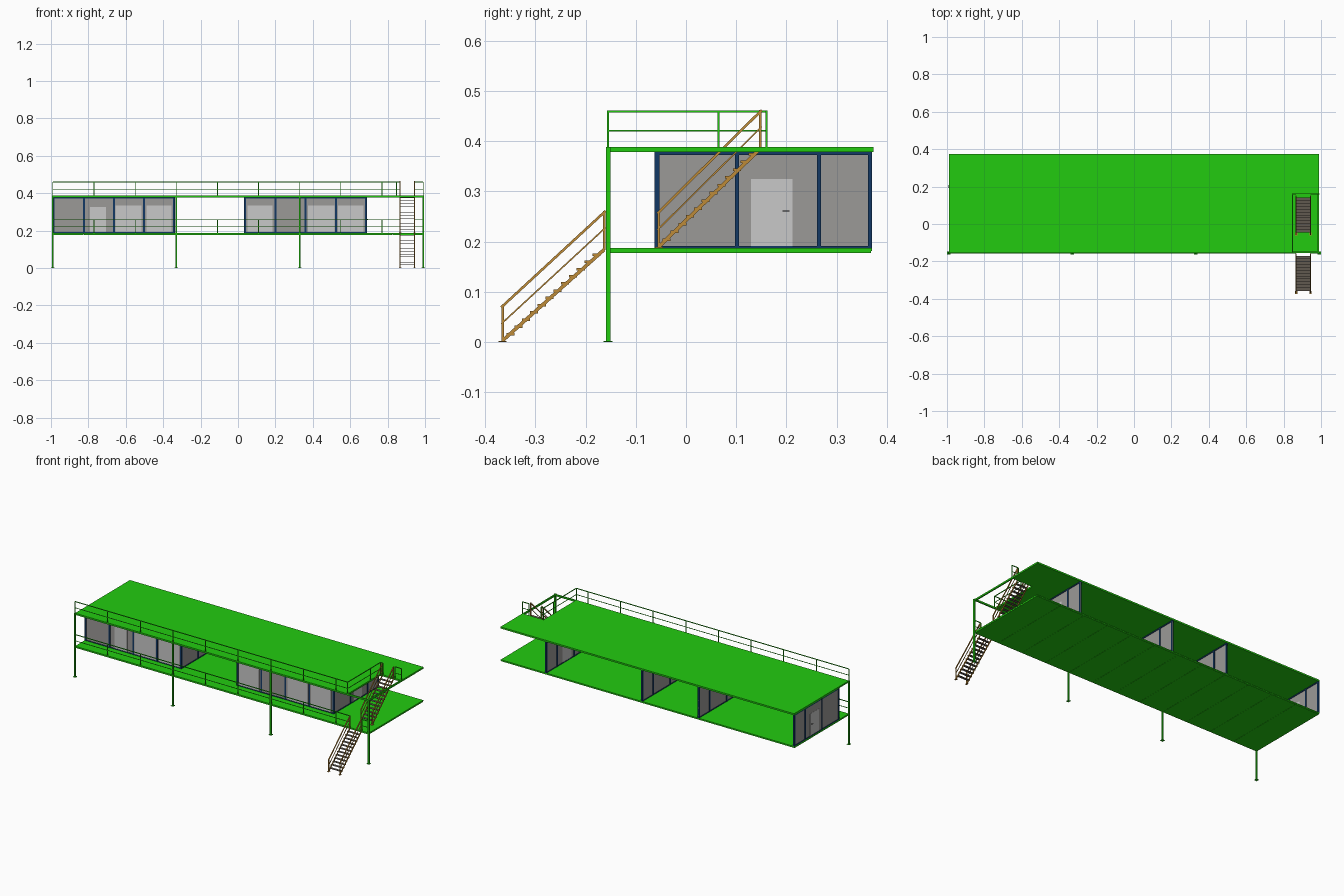
import bpy, bmesh
from mathutils import Vector

if "Cube" in bpy.data.objects:
    bpy.data.objects.remove(bpy.data.objects["Cube"])

def mat(name, rgb):
    m = bpy.data.materials.new(name)
    m.diffuse_color = (*rgb, 1)
    m.use_nodes = True
    m.node_tree.nodes["Principled BSDF"].inputs["Base Color"].default_value = m.diffuse_color
    return m

GREEN = mat("green_paint", (0.016, 0.6, 0.005))
BLUE = mat("navy_frame", (0.006, 0.04, 0.13))
GLASS = mat("grey_glass", (0.33, 0.32, 0.31))
DOOR = mat("light_grey", (0.58, 0.58, 0.58))
WOOD = mat("brown_wood", (0.51, 0.26, 0.04))
TREAD = mat("dark_tread", (0.12, 0.1, 0.08))
BLACK = mat("black_handle", (0.02, 0.02, 0.02))

class Part:
    """Collects boxes and bars into one object."""
    def __init__(self, name, material):
        self.name, self.material, self.bm = name, material, bmesh.new()

    def box(self, x0, x1, y0, y1, z0, z1):
        vs = bmesh.ops.create_cube(self.bm, size=1)["verts"]
        for v in vs:
            v.co = Vector(((x0 + x1) / 2 + v.co.x * (x1 - x0),
                           (y0 + y1) / 2 + v.co.y * (y1 - y0),
                           (z0 + z1) / 2 + v.co.z * (z1 - z0)))

    def bar(self, a, b, w, h=None):
        a, b = Vector(a), Vector(b)
        d = b - a
        q = d.to_track_quat('Y', 'Z')
        vs = bmesh.ops.create_cube(self.bm, size=1)["verts"]
        for v in vs:
            v.co = (a + b) / 2 + q @ Vector((v.co.x * w, v.co.y * d.length, v.co.z * (h or w)))

    def post(self, x, y, z0, z1, w):
        self.box(x - w / 2, x + w / 2, y - w / 2, y + w / 2, z0, z1)

    def done(self):
        me = bpy.data.meshes.new(self.name)
        self.bm.to_mesh(me)
        self.bm.free()
        me.materials.append(self.material)
        bpy.context.collection.objects.link(bpy.data.objects.new(self.name, me))

L, F, B = 0.99, -0.155, 0.37      # half length, front and back edges
FZ, CZ = 0.187, 0.378             # floor top, ceiling
OX, OY = 0.848, 0.16              # stair opening limits
N = 12

# Floor modules with a slightly raised rim course
floor = Part("floor_slab", GREEN)
step = 2 * L / N
for i in range(N):
    floor.box(-L + i * step + 0.0005, -L + (i + 1) * step - 0.0005, F + 0.001, B - 0.002, 0.177, 0.182)
floor.box(-L, L, F, B, 0.181, FZ)
floor.done()

# Roof with stair opening bounded by edge beams
roof = Part("roof_slab", GREEN)
roof.box(-L, OX, F, B + 0.003, CZ, 0.388)
roof.box(OX, L, OY, B + 0.003, CZ, 0.388)
roof.box(OX, L, F, F + 0.008, CZ, 0.388)
roof.box(L - 0.008, L, F + 0.008, OY, CZ, 0.388)
roof.done()

# Columns and base plates
cols = Part("columns", GREEN)
for x in (-L, -0.33, 0.33, L):
    cols.post(x, F, 0, 0.388, 0.009)
    cols.post(x, F, 0, 0.002, 0.018)
cols.done()

# Guard rails on both levels
rails = Part("guard_rails", GREEN)
def rail(x0, y0, x1, y1, base, w=0.004):
    rails.bar((x0, y0, base + 0.071), (x1, y1, base + 0.071), w)
    rails.bar((x0, y0, base + 0.033), (x1, y1, base + 0.033), w * 0.7)
rail(-L, F, 0.865, F, FZ)
rail(0.945, F, L, F, FZ)
rail(-L, F, OX, F, 0.388)
rail(OX, F, OX, OY, 0.388)
rail(OX, OY, 0.865, OY, 0.388)
rail(0.945, OY, L, OY, 0.388)
for base in (FZ, 0.388):
    for i in range(9):
        rails.post(-L + 0.22 * i, F, base, base + 0.071, 0.004)
for x, y in ((OX, F), (OX, 0.065), (OX, OY), (0.865, OY), (0.945, OY), (L, OY)):
    rails.post(x, y, 0.388, 0.459, 0.004)
for x in (0.865, 0.945):
    rails.post(x, F, FZ, 0.258, 0.004)
rails.done()

# Glazed rooms: front facades and side walls, open at the back
frames = Part("window_frames", BLUE)
glass = Part("glass_panes", GLASS)
panels = Part("light_panels", DOOR)
handles = Part("door_handles", BLACK)
FY = -0.058
def facade(x0, x1):
    glass.box(x0, x1, FY - 0.001, FY + 0.001, FZ, CZ)
    frames.box(x0, x1, FY - 0.004, FY + 0.004, CZ - 0.007, CZ)
    frames.box(x0, x1, FY - 0.004, FY + 0.004, FZ, FZ + 0.004)
    for i in range(5):
        x = x0 + 0.005 + (x1 - x0 - 0.01) * i / 4
        frames.box(x - 0.005, x + 0.005, FY - 0.005, FY + 0.005, FZ, CZ)

def side_wall(x):
    glass.box(x - 0.001, x + 0.001, FY, B, FZ, CZ)
    frames.box(x - 0.004, x + 0.004, FY, B, CZ - 0.006, CZ)
    frames.box(x - 0.004, x + 0.004, FY, B, FZ, FZ + 0.004)
    for y in (FY, 0.102, 0.265, B - 0.004):
        frames.box(x - 0.005, x + 0.005, y - 0.004, y + 0.004, FZ, CZ)

for x0, x1 in ((-L, -0.337), (0.033, 0.69)):
    facade(x0, x1)
    side_wall(x0 + 0.005)
    side_wall(x1 - 0.005)

# Lighter panels in the facade, side door with handle
for x0, x1, top in ((-0.79, -0.705, 0.325), (-0.655, -0.515, 0.335), (-0.49, -0.355, 0.335),
                    (0.05, 0.185, 0.335), (0.375, 0.515, 0.335), (0.535, 0.67, 0.335)):
    panels.box(x0, x1, FY - 0.002, FY + 0.002, FZ + 0.004, top)
for x, s in ((0.685, 1), (-0.985, -1)):
    panels.box(x - 0.002, x + 0.002, 0.129, 0.212, FZ + 0.002, 0.325)
    handles.bar((x, 0.205, 0.261), (x + s * 0.01, 0.205, 0.261), 0.002)
    handles.bar((x + s * 0.009, 0.192, 0.261), (x + s * 0.009, 0.206, 0.261), 0.002)
for p in (frames, glass, panels, handles):
    p.done()

# Two stair flights with stringers, treads and handrails
def flight(name, y0, z0, y1, z1):
    wood = Part(name + "_frame", WOOD)
    treads = Part(name + "_treads", TREAD)
    for x in (0.867, 0.943):
        wood.bar((x, y0, z0 + 0.003), (x, y1, z1 - 0.003), 0.004, 0.007)
        for dz, w in ((0.071, 0.005), (0.038, 0.003)):
            wood.bar((x, y0 - 0.003, z0 + dz - 0.002), (x, y1 + 0.003, z1 + dz + 0.003), w)
        wood.post(x, y0, z0, z0 + 0.071, 0.005)
        wood.post(x, y1, z1 - 0.004, z1 + 0.074, 0.005)
        wood.box(x - 0.006, x + 0.006, y0 - 0.008, y0 + 0.008, z0, z0 + 0.002)
    n = 13
    for i in range(1, n):
        y, z = y0 + (y1 - y0) * i / n, z0 + (z1 - z0) * i / n
        treads.box(0.867, 0.943, y - 0.008, y + 0.008, z + 0.001, z + 0.003)
        for x in (0.866, 0.944):
            wood.box(x - 0.002, x + 0.002, y - 0.008, y + 0.008, z - 0.001, z + 0.004)
    wood.done()
    treads.done()

flight("lower_stair", -0.365, 0.0, -0.163, FZ)
flight("upper_stair", -0.054, FZ, 0.148, 0.388)
